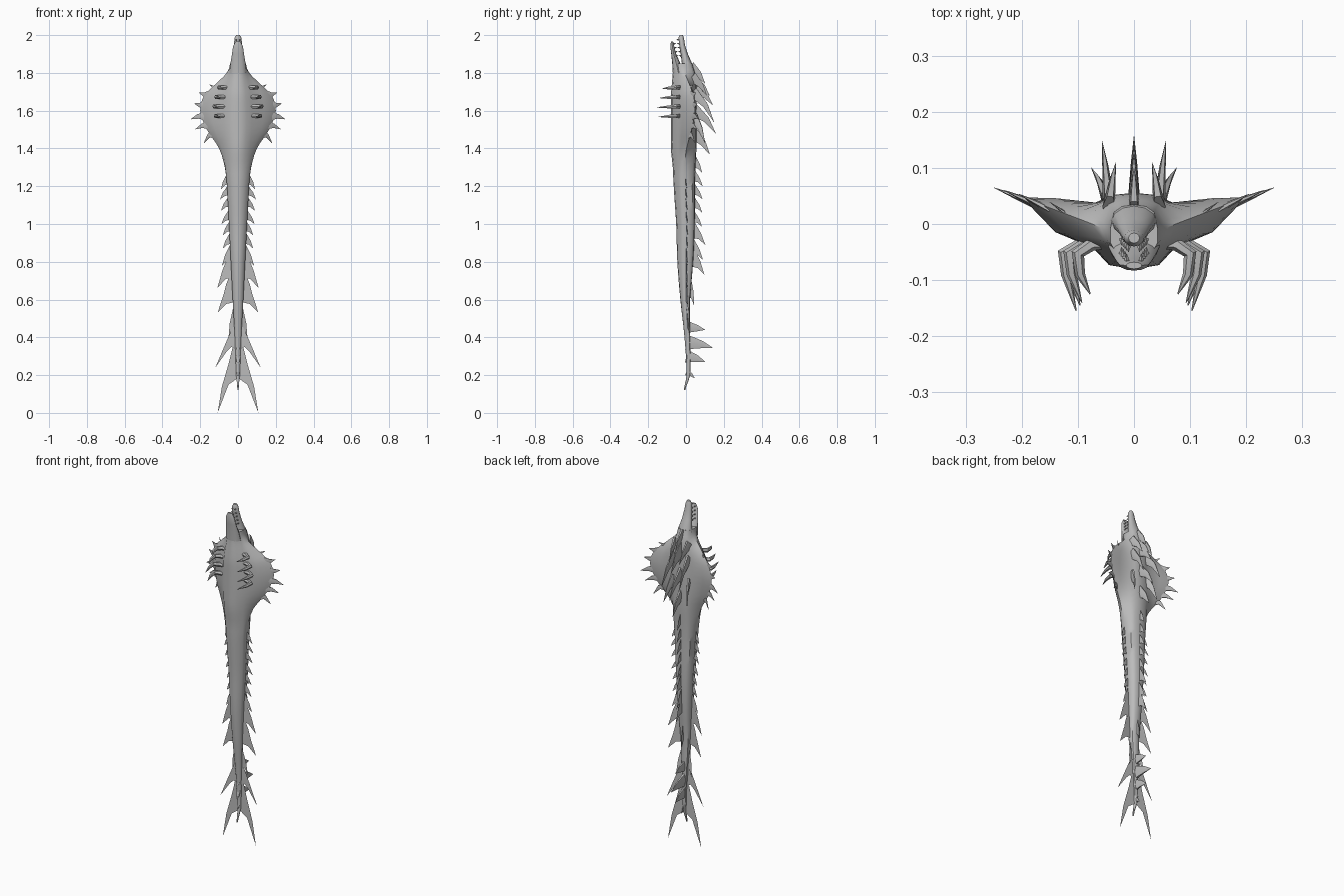
import bpy, bmesh, math
from mathutils import Vector

if "Cube" in bpy.data.objects:
    bpy.data.objects.remove(bpy.data.objects["Cube"])

grey = bpy.data.materials.new("slate grey")
grey.diffuse_color = (0.5, 0.5, 0.5, 1)
grey.use_nodes = True
grey.node_tree.nodes["Principled BSDF"].inputs["Base Color"].default_value = grey.diffuse_color


def finish(name, bm, smooth=True):
    bmesh.ops.recalc_face_normals(bm, faces=bm.faces[:])
    me = bpy.data.meshes.new(name)
    bm.to_mesh(me)
    bm.free()
    me.materials.append(grey)
    ob = bpy.data.objects.new(name, me)
    bpy.context.collection.objects.link(ob)
    if smooth:
        bpy.ops.object.select_all(action='DESELECT')
        ob.select_set(True)
        bpy.context.view_layer.objects.active = ob
        bpy.ops.object.shade_smooth_by_angle(angle=math.radians(45))
    return ob


def skin(bm, rings):
    """Join rings of points into a capped tube."""
    vs = [[bm.verts.new(p) for p in r] for r in rings]
    n = len(vs[0])
    for a, b in zip(vs, vs[1:]):
        for i in range(n):
            bm.faces.new((a[i], a[(i + 1) % n], b[(i + 1) % n], b[i]))
    bm.faces.new(vs[0])
    bm.faces.new(vs[-1])


def tube(bm, pts, radii, flat=1.0, sides=6):
    """Tapering spike along a bent path, optionally flattened."""
    pts = [Vector(p) for p in pts]
    rings = []
    for i, (p, r) in enumerate(zip(pts, radii)):
        d = (pts[min(i + 1, len(pts) - 1)] - pts[max(i - 1, 0)]).normalized()
        u = d.cross(Vector((0, 0, 1))).normalized()
        v = u.cross(d)
        rings.append([p + u * (r * flat * math.cos(t)) + v * (r * math.sin(t))
                      for t in (2 * math.pi * k / sides for k in range(sides))])
    skin(bm, rings)


def lerp(a, b, t):
    return a + (b - a) * t


# Body stations: height, front y, back y, trunk half-width, hood half-width
BODY = [(.12, -.012, -.004, .003, .003), (.2, .003, .022, .01, .01), (.4, -.008, .022, .017, .017),
        (.6, -.03, .022, .028, .028), (.8, -.046, .038, .038, .038), (1.0, -.052, .046, .048, .048),
        (1.2, -.065, .047, .058, .058), (1.3, -.07, .05, .065, .07), (1.4, -.08, .055, .07, .1),
        (1.5, -.08, .055, .08, .165), (1.6, -.08, .055, .08, .2), (1.68, -.08, .055, .075, .18),
        (1.74, -.075, .055, .065, .12), (1.8, -.07, .048, .05, .06), (1.85, -.07, .034, .042, .042)]


def station(z):
    for a, b in zip(BODY, BODY[1:]):
        if z <= b[0]:
            t = (z - a[0]) / (b[0] - a[0])
            return [lerp(p, q, t) for p, q in zip(a, b)]
    return list(BODY[-1])


def section(z, yf, yb, b, w):
    c, d, m = (yf + yb) / 2, yb - yf, (b + w) / 2
    t = c + .5 * (w - b)
    half = [(.55 * b, lerp(yf, c, .1)), (.9 * b, lerp(yf, c, .55)), (m, lerp(c, t, .3) - .15 * d),
            (w, t), (m, lerp(c, t, .75) + .1 * d), (.85 * b, lerp(c, yb, .75)), (.5 * b, lerp(c, yb, .95))]
    ring = [(0, yf)] + half + [(0, yb)] + [(-x, y) for x, y in reversed(half)]
    return [(x, y, z) for x, y in ring]


# Body with flared hood, smoothed between stations
rows = []
for i in range(len(BODY) - 1):
    p0, p1, p2, p3 = (BODY[min(max(i + k, 0), len(BODY) - 1)] for k in (-1, 0, 1, 2))
    for s in range(3):
        t = s / 3
        row = [b + .5 * t * (c - a + t * (2 * a - 5 * b + 4 * c - d + t * (3 * (b - c) + d - a)))
               for a, b, c, d in zip(p0, p1, p2, p3)]
        row[0] = lerp(p1[0], p2[0], t)
        row[4] = max(row[4], row[3])
        rows.append(row)
rows.append(BODY[-1])
bm = bmesh.new()
skin(bm, [section(*r) for r in rows])
finish("body", bm)


# Jaws: height, front y, back y, half-width
def jaw(name, stations):
    bm = bmesh.new()
    rings = []
    for z, yf, yb, w in stations:
        c, h = (yf + yb) / 2, (yb - yf) / 2
        rings.append([(w * math.cos(a), c + h * math.sin(a), z)
                      for a in (math.pi * k / 6 for k in range(12))])
    skin(bm, rings)
    finish(name, bm)


jaw("upper_jaw", [(1.8, -.03, .046, .046), (1.85, -.022, .032, .04), (1.9, -.028, .01, .029),
                  (1.95, -.036, -.006, .022), (1.985, -.04, -.011, .018), (2.0, -.034, -.016, .01)])
jaw("lower_jaw", [(1.8, -.07, -.01, .046), (1.85, -.073, -.03, .04), (1.9, -.078, -.052, .032),
                  (1.94, -.083, -.062, .026), (1.965, -.08, -.068, .014)])

# Teeth along both jaws
bm = bmesh.new()
for s in (-1, 1):
    for k in range(5):
        z, x = 1.89 + .021 * k, s * (.022 - .003 * k)
        yu, yl = -.026 - .003 * k, -.053 - .004 * k
        tube(bm, [(x, yu, z), (x, yu - .012, z + .004)], [.005, .0005], sides=4)
        if k < 4:
            tube(bm, [(x, yl, z), (x, yl + .012, z + .004)], [.005, .0005], sides=4)
finish("teeth", bm, False)

# Spikes round the hood edge: base height, tip x, tip z, base radius
bm = bmesh.new()
for z, tx, tz, r in [(1.725, .15, 1.738, .014), (1.685, .205, 1.695, .024), (1.63, .232, 1.638, .024),
                     (1.57, .25, 1.555, .026), (1.52, .225, 1.502, .024), (1.47, .18, 1.43, .024)]:
    st = station(z)
    bx = st[4] - .025
    by = (st[1] + st[2]) / 2 + .5 * (bx - st[3])
    ty = .065 * tx / .25
    for s in (-1, 1):
        tube(bm, [(s * bx, by, z), (s * lerp(bx, tx, .55), lerp(by, ty, .55), z), (s * tx, ty, tz)],
             [r, r * .55, .001], .3)
finish("hood_spikes", bm)

# Bent claws on the chest: height, tip y, elbow x
bm = bmesh.new()
for z, y, e in [(1.72, -.125, .1), (1.67, -.14, .115), (1.62, -.155, .125), (1.57, -.145, .118)]:
    for s in (-1, 1):
        tube(bm, [(s * .045, -.035, z), (s * e * .75, -.036, z + .003), (s * e, -.053, z + .002),
                  (s * (e - .004), -.09, z), (s * (e - .022), y, z - .003)],
             [.008, .012, .012, .009, .001])
finish("chest_claws", bm)


# Swept blades on the back of the hood and on the tail
def spine(bm, x, z, ty, tz, r, flat, tx=None):
    by = station(z)[2] - .02
    tx = x if tx is None else tx
    tube(bm, [(x, by, z), (lerp(x, tx, .5), lerp(by, ty, .6), lerp(z, tz, .45)), (tx, ty, tz)],
         [r, r * .5, .001], flat)


bm = bmesh.new()
for z, ty, tz in [(1.83, .1, 1.745), (1.76, .125, 1.68), (1.73, .142, 1.63),
                  (1.61, .157, 1.48), (1.48, .125, 1.37)]:
    spine(bm, 0, z, ty, tz, .038, .3)
for s in (-1, 1):
    for z, ty, tz, tx in [(1.78, .11, 1.68, .032), (1.7, .148, 1.54, .057), (1.57, .1, 1.43, .076)]:
        spine(bm, s * .045, z, ty, tz, .032, .35, s * tx)
finish("back_spines", bm)

bm = bmesh.new()
for z, ty, tz, r in [(.455, .1, .44, .038), (.375, .14, .345, .045), (.3, .1, .27, .04), (.215, .045, .185, .02)]:
    spine(bm, 0, z, ty, tz, r, .3)
finish("tail_spines", bm)


# Thin fins: a row down each side and one down the spine
def fin(bm, root, tip, z, h, out_dir):
    top, low = root(z + h), root(z + h * .28)
    out = lerp(top, tip, .55) + out_dir * .006
    inn = lerp(low, tip, .45) + Vector((0, 0, h * .08))
    bm.faces.new([bm.verts.new(p) for p in (top, out, tip, inn, low)])


# tip height, tip reach, root length
SIDE = [(1.185, .09, .09), (1.13, .095, .08), (1.07, .09, .08), (1.0, .088, .08), (.94, .08, .08),
        (.87, .08, .09), (.78, .085, .12), (.66, .11, .21), (.61, .08, .15), (.53, .108, .2), (.4, .05, .17)]
bm = bmesh.new()
for s in (-1, 1):
    for z, tx, h in SIDE:
        def root(q):
            st = station(q)
            return Vector((s * st[3] * .85, (st[1] + st[2]) / 2 + .004, q))
        fin(bm, root, Vector((s * tx, root(z).y + .01, z)), z, h, Vector((s, 0, 0)))
finish("side_fins", bm, False)

BACK = [(1.27, .085, .1), (1.2, .088, .09), (1.13, .088, .09), (1.06, .086, .09), (.985, .085, .09),
        (.89, .102, .13), (.81, .09, .12), (.73, .098, .16), (.57, .042, .15)]
bm = bmesh.new()
for z, ty, h in BACK:
    fin(bm, lambda q: Vector((0, station(q)[2] - .006, q)), Vector((0, ty, z)), z, h, Vector((0, 1, 0)))
finish("back_fins", bm, False)

# Flat forked tail and the pair of barbs above it, as thin sheets
bm = bmesh.new()
BARB = [(.0, .52), (.03, .45), (.065, .37), (.12, .24), (.06, .325), (.035, .35), (.0, .33)]
FORK = [(.0, .4), (.03, .34), (.05, .26), (.085, .14), (.108, .0),
        (.075, .085), (.05, .15), (.03, .178), (.0, .185)]
for s in (-1, 1):
    for outline, y in ((BARB, .008), (FORK, .013)):
        bm.faces.new([bm.verts.new((s * x, y, z)) for x, z in outline])
bmesh.ops.triangulate(bm, faces=bm.faces[:])
finish("tail_fin", bm, False)
